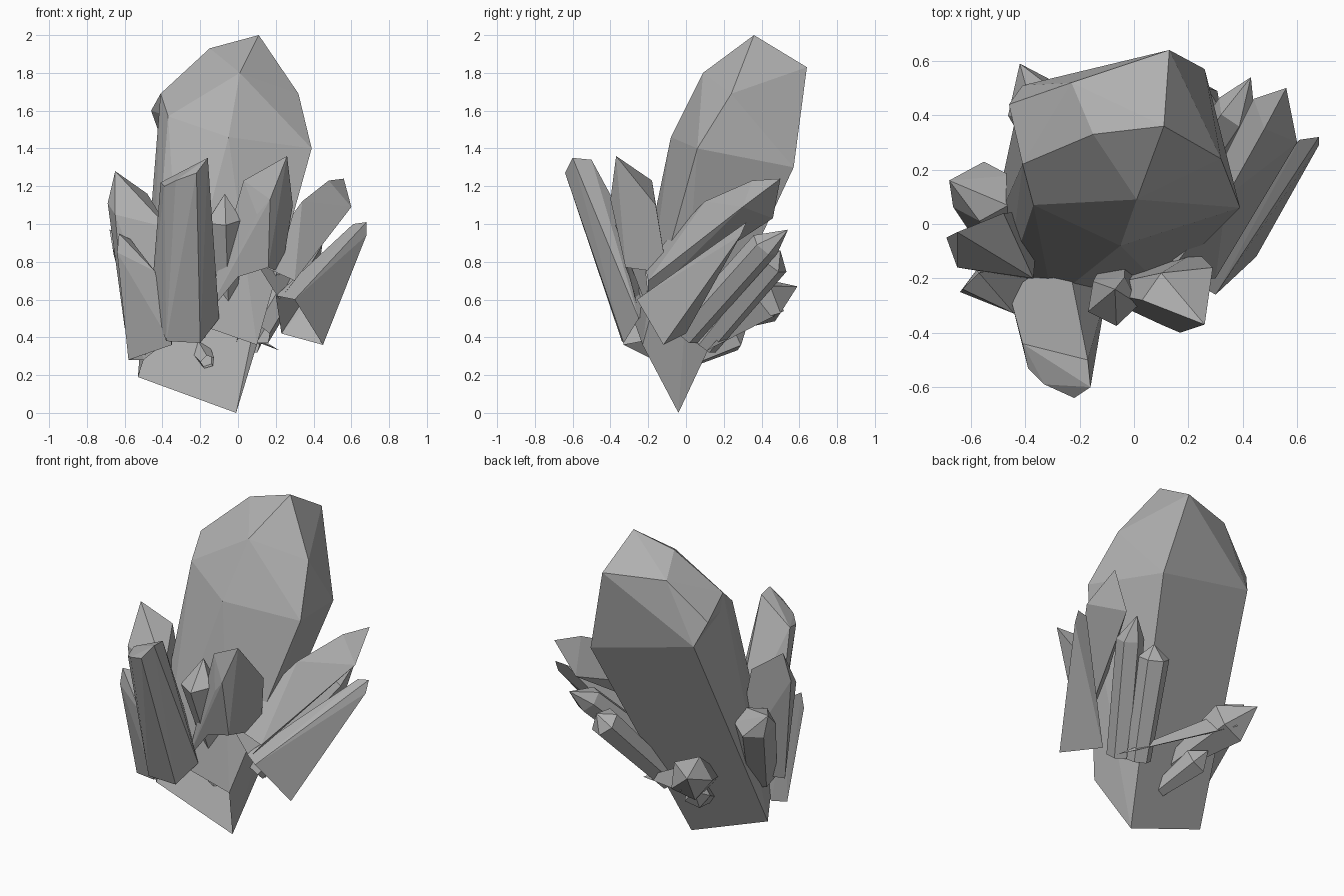
import bpy
import bmesh
from math import cos, sin, tau, radians
from mathutils import Vector

default_cube = bpy.data.objects.get("Cube")
if default_cube:
    bpy.data.objects.remove(default_cube, do_unlink=True)

# One grey stone material for the whole cluster
stone = bpy.data.materials.new("grey_stone")
stone.use_nodes = True
grey = (.43, .43, .43, 1)
stone.diffuse_color = grey
stone.node_tree.nodes["Principled BSDF"].inputs["Base Color"].default_value = grey


def cut_gem(name, foot, *corner_groups):
    """Flat faceted shell wrapped around corner points, left open at its foot."""
    bm = bmesh.new()
    rim = {bm.verts.new(corner) for corner in foot}
    for group in corner_groups:
        for corner in group:
            bm.verts.new(corner)
    hull = bmesh.ops.convex_hull(bm, input=bm.verts[:])
    unused = {v for v in hull["geom_interior"] + hull["geom_unused"]
              if isinstance(v, bmesh.types.BMVert)}
    rim -= unused
    bmesh.ops.delete(bm, geom=list(unused), context="VERTS")
    bmesh.ops.recalc_face_normals(bm, faces=bm.faces[:])
    cap = [face for face in bm.faces if rim.issuperset(face.verts)]
    bmesh.ops.delete(bm, geom=cap, context="FACES")
    bmesh.ops.dissolve_limit(bm, angle_limit=radians(3), verts=bm.verts[:], edges=bm.edges[:])
    mesh = bpy.data.meshes.new(name)
    bm.to_mesh(mesh)
    bm.free()
    mesh.materials.append(stone)
    gem = bpy.data.objects.new(name, mesh)
    bpy.context.collection.objects.link(gem)


def ring(center, axis, radius, sides):
    """Regular ring of corners standing square to an axis."""
    turn = axis.to_track_quat("Z", "Y")
    angles = [tau * i / sides for i in range(sides)]
    return [center + turn @ Vector((cos(a), sin(a), 0)) * radius for a in angles]


def crystal(name, base, shoulder, tip, base_radius, shoulder_radius, sides=6):
    """Tapered prism with a pointed end."""
    base, shoulder, tip = Vector(base), Vector(shoulder), Vector(tip)
    axis = shoulder - base
    cut_gem(
        name,
        ring(base, axis, base_radius, sides),
        ring(shoulder, axis, shoulder_radius, sides),
        [tip],
    )


# Large leaning main crystal, with a jutting facet at its rear shoulder
root = [(-.01, -.04, 0), (-.53, -.05, .19), (.1, -.23, .36), (-.3, -.28, .5), (-.46, -.2, .4)]
rear_corner = (-.41, .51, 1.46)
side_corner = (-.37, .07, 1.57)
side_crown = (-.41, .22, 1.69)
rear_crown = (-.23, .52, 1.83)
girdle = [(.39, .06, 1.4), (-.05, -.08, 1.46), (.26, .57, 1.3), side_corner, rear_corner]
crown = [(.11, .36, 2), (.13, .64, 1.83), (-.15, .33, 1.93), (.01, .09, 1.8),
         (.32, .24, 1.69), side_crown, rear_crown]
cut_gem("main_crystal", root, girdle, crown)
cut_gem("main_crystal_shoulder", [],
        [(-.46, .44, 1.6), rear_corner, side_corner, side_crown, rear_crown])

# Tall column at the front
foot = [(-.46, -.25, .6), (-.38, -.34, .38), (-.2, -.33, .37), (-.1, -.25, .5), (-.25, -.1, .6)]
head = [(-.41, -.44, 1.22), (-.39, -.53, 1.2), (-.33, -.59, 1.23), (-.22, -.64, 1.27),
        (-.16, -.6, 1.35), (-.17, -.5, 1.34)]
cut_gem("tall_front_crystal", foot, head)

# Blunt crystal at the front centre, its back wall reaching lower than its front
foot = [(-.18, -.24, .5), (.1, -.21, .35), (.23, -.1, .74), (0, -.3, .72), (.16, -.32, .77)]
head = [(.26, -.37, 1.36), (.03, -.28, 1.23), (.17, -.4, 1.13), (.1, -.37, 1.05),
        (.1, -.18, 1.23), (.29, -.16, 1.1)]
cut_gem("front_centre_crystal", foot, head)

# Long blades reaching out on the +x side
foot = [(.1, -.22, .79), (.22, -.2, .6), (.3, -.2, .7)]
head = [(.56, .5, 1.24), (.48, .35, 1.23), (.6, .3, 1.09), (.34, .1, 1.12), (.44, .46, 1.03)]
cut_gem("upper_side_blade", foot, head)
foot = [(.45, -.12, .36), (.3, -.26, .6), (.2, -.2, .62), (.23, 0, .42)]
head = [(.68, .32, 1.01), (.61, .31, 1), (.68, .29, .94)]
cut_gem("lower_side_blade", foot, head)

# Broad crystal and slim blade on the -x side
foot = [(-.6, -.12, .45), (-.4, -.2, .4), (-.35, .05, .5)]
head = [(-.65, -.03, 1.28), (-.69, -.05, 1.11), (-.65, -.16, 1.05),
        (-.48, .04, 1.16), (-.37, -.2, .98)]
cut_gem("broad_side_crystal", foot, head)
foot = [(-.58, -.17, .28), (-.5, -.13, .28), (-.35, -.33, .36), (-.35, -.12, .4)]
head = [(-.63, -.24, .95), (-.64, -.25, .85), (-.44, -.33, .75), (-.57, -.18, .92)]
cut_gem("slim_side_blade", foot, head)

# Thin flake running along the rear into the spike
cut_gem("rear_flake", [(.22, .11, .33), (.16, .14, .36)],
        [(-.33, .52, .54), (-.3, .42, .66), (-.25, .4, .52)])

# Smaller pointed crystals around the root
crystal("small_front_crystal", base=(-.06, -.16, .6), shoulder=(-.08, -.28, 1.02),
        tip=(-.07, -.24, 1.16), base_radius=.06, shoulder_radius=.1, sides=5)
crystal("rear_side_crystal", base=(-.45, -.08, .45), shoulder=(-.56, .12, .88),
        tip=(-.68, .16, .97), base_radius=.1, shoulder_radius=.12)
crystal("rear_outer_crystal", base=(.1, 0, .42), shoulder=(.38, .42, .89),
        tip=(.43, .54, .97), base_radius=.08, shoulder_radius=.08)
crystal("rear_inner_crystal", base=(.05, .1, .36), shoulder=(.24, .46, .8),
        tip=(.27, .5, .86), base_radius=.07, shoulder_radius=.09)
crystal("rear_spike", base=(-.2, .02, .42), shoulder=(-.34, .44, .6),
        tip=(-.42, .59, .67), base_radius=.04, shoulder_radius=.13, sides=5)
crystal("rear_low_crystal", base=(-.16, 0, .27), shoulder=(-.25, .25, .4),
        tip=(-.28, .32, .45), base_radius=.04, shoulder_radius=.08, sides=5)
